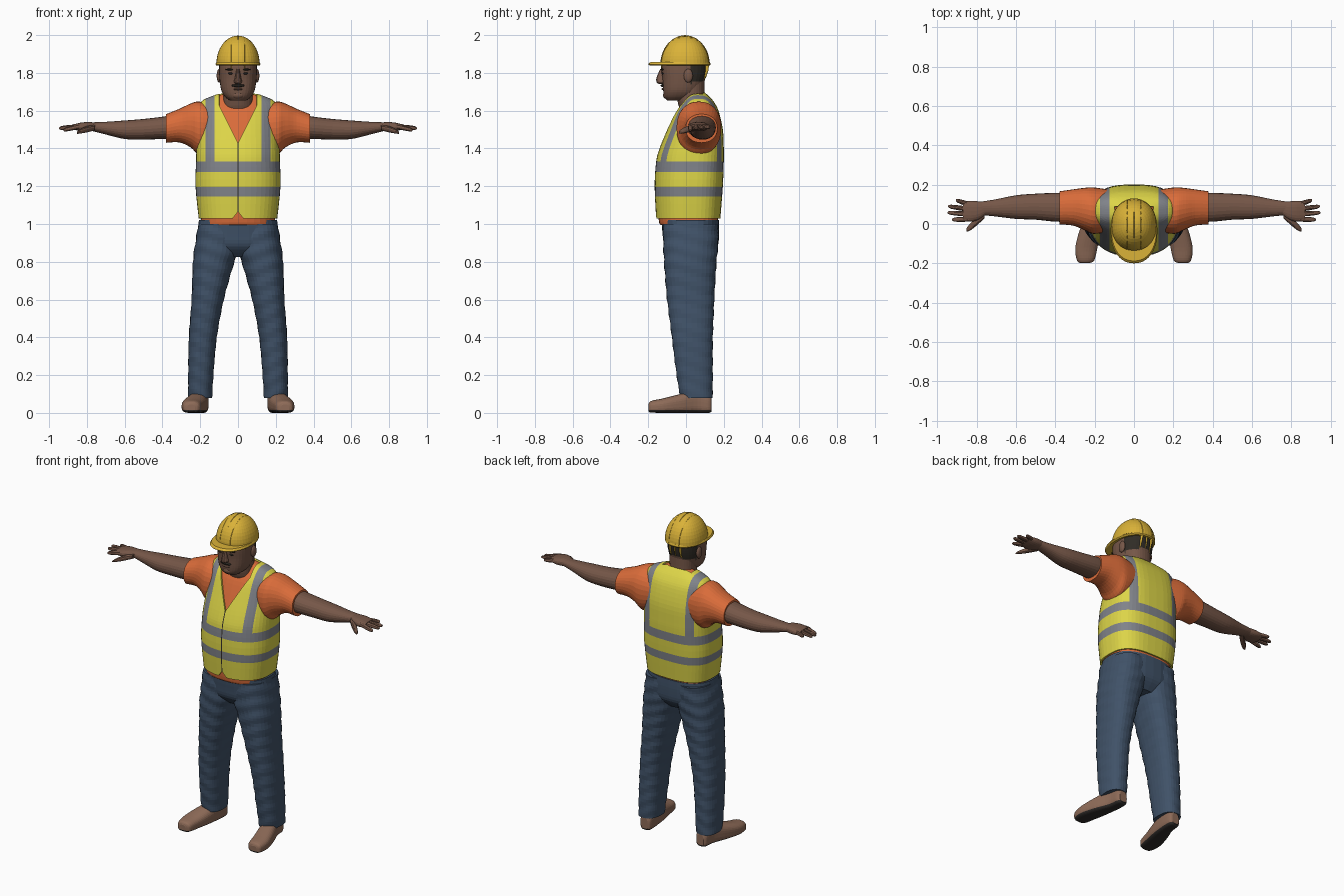
import bpy, bmesh, math
from mathutils import Vector

if "Cube" in bpy.data.objects:
    bpy.data.objects.remove(bpy.data.objects["Cube"], do_unlink=True)


def material(name, *rgb):
    def linear(c):
        c /= 255
        return c / 12.92 if c < 0.04 else ((c + 0.055) / 1.055) ** 2.4
    colour = [linear(c) for c in rgb] + [1]
    mat = bpy.data.materials.new(name)
    mat.use_nodes = True
    mat.diffuse_color = colour
    mat.node_tree.nodes["Principled BSDF"].inputs["Base Color"].default_value = colour
    return mat


SKIN = material("brown skin", 118, 87, 72)
HAIR = material("dark hair", 48, 44, 38)
YELLOW = material("safety yellow", 221, 213, 72)
GREY = material("reflective grey", 128, 131, 138)
ORANGE = material("orange shirt", 218, 108, 58)
DENIM = material("blue denim", 64, 82, 104)
LEATHER = material("brown leather", 142, 107, 88)
SOLE = material("dark sole", 48, 44, 42)
HELMET = material("helmet yellow", 218, 178, 56)

AXES = {"x": lambda t, u, v: (t, u, v),
        "y": lambda t, u, v: (u, t, v),
        "z": lambda t, u, v: (u, v, t)}
parts = []


def finish(name, bm, *mats):
    bmesh.ops.recalc_face_normals(bm, faces=bm.faces)
    mesh = bpy.data.meshes.new(name)
    bm.to_mesh(mesh)
    bm.free()
    for mat in mats:
        mesh.materials.append(mat)
    obj = bpy.data.objects.new(name, mesh)
    bpy.context.collection.objects.link(obj)
    parts.append(obj)
    return obj


def smooth_rings(rings, steps):
    """Catmull-Rom interpolation between the given sections."""
    out = []
    for i in range(len(rings) - 1):
        a, b, c, d = (rings[max(0, min(j, len(rings) - 1))] for j in range(i - 1, i + 3))
        for s in range(steps):
            f = s / steps
            out.append([q + f / 2 * (r - p + f * (2 * p - 5 * q + 4 * r - w + f * (3 * (q - r) + w - p)))
                        for p, q, r, w in zip(a, b, c, d)])
    return out + [rings[-1]]


def loft(name, mat, rings, axis="z", side=1, n=32, low=2.2, high=2.2, steps=4, fold=0):
    """Skin rounded sections: (t, u0, u1, v0, v1), or (t, half_u, v0, v1)."""
    rings = [r if len(r) == 5 else (r[0], -r[1], r[1], r[2], r[3]) for r in rings]
    bm = bmesh.new()
    loops = []
    for t, u0, u1, v0, v1 in smooth_rings(rings, steps):
        loop = []
        for i in range(n):
            a = math.tau * i / n
            c, s = math.cos(a), math.sin(a)
            power = 2 / (high if s > 0 else low)
            grow = 0.5 * (1 + fold * math.sin(75 * t + 2 * math.sin(2 * a)))
            u = (u0 + u1) / 2 + (u1 - u0) * grow * math.copysign(abs(c) ** power, c)
            v = (v0 + v1) / 2 + (v1 - v0) * grow * math.copysign(abs(s) ** power, s)
            x, y, z = AXES[axis](t, u, v)
            loop.append(bm.verts.new((x * side, y, z)))
        loops.append(loop)
    for a, b in zip(loops, loops[1:]):
        for i in range(n):
            bm.faces.new((a[i], a[i - 1], b[i - 1], b[i]))
    bm.faces.new(loops[0])
    bm.faces.new(loops[-1])
    return finish(name, bm, mat)


def ball(name, mat, centre, radii):
    bm = bmesh.new()
    bmesh.ops.create_uvsphere(bm, u_segments=20, v_segments=12, radius=1)
    for v in bm.verts:
        v.co = Vector(a * b + c for a, b, c in zip(v.co, radii, centre))
    return finish(name, bm, mat)


def repaint(obj, mats, cuts, rule):
    """Cut along planes, then colour each face by rule; None removes it."""
    bm = bmesh.new()
    bm.from_mesh(obj.data)
    for point, normal in cuts:
        bmesh.ops.bisect_plane(bm, geom=bm.verts[:] + bm.edges[:] + bm.faces[:],
                               plane_co=point, plane_no=normal, dist=1e-5)
    gone = []
    for f in bm.faces:
        index = rule(f.calc_center_median())
        if index is None:
            gone.append(f)
        else:
            f.material_index = index
    bmesh.ops.delete(bm, geom=gone, context="FACES")
    bm.to_mesh(obj.data)
    bm.free()
    for mat in mats:
        obj.data.materials.append(mat)


# Torso: shirt under an open-necked vest
body = [(1.03, .208, -.158, .182), (1.2, .225, -.166, .195), (1.33, .222, -.158, .2),
        (1.4, .22, -.14, .2), (1.5, .214, -.1, .195), (1.6, .208, -.055, .172),
        (1.65, .192, -.018, .145), (1.68, .13, .005, .118), (1.695, .08, .02, .1)]
inset = .013
loft("shirt_body", ORANGE, [(.995, .203, -.135, .173)] +
     [(z - inset / 3, hx - inset, y0 + inset, y1 - inset) for z, hx, y0, y1 in body],
     low=2.3, high=2.9)
vest = loft("vest", YELLOW, body, low=2.3, high=2.9, n=48)

cuts = [((0, 0, z), (0, 0, 1)) for z in (1.145, 1.195, 1.275, 1.33)]
cuts += [((s * x, 0, 0), (1, 0, 0)) for s in (-1, 1) for x in (.003, .1, .125, .172)]
cuts += [((0, 0, 1.43), (s, 0, -.5)) for s in (-1, 1)]
cuts += [((0, 0, 1.065), (s, 0, .8)) for s in (-1, 1)]
cuts += [((0, .09, 0), (0, 1, 0))]


def vest_rule(p):
    x, front = abs(p.x), p.y < .09
    if p.z < 1.0301 or p.z > 1.6949:
        return None
    if front and (x < min((p.z - 1.43) / 2, .1) or x < (1.065 - p.z) * .8):
        return None
    if p.y < 0 and x < .003:
        return 2
    band = 1.145 < p.z < 1.195 or 1.275 < p.z < 1.33
    strap = p.z > 1.33 and .125 < x < .172
    return int(band or strap)


repaint(vest, [GREY, HAIR], cuts, vest_rule)
shell = vest.modifiers.new("cloth thickness", "SOLIDIFY")
shell.thickness = .01

# Head and neck
loft("neck", SKIN, [(1.58, .085, -.02, .115), (1.65, .078, -.045, .1), (1.76, .08, -.05, .098)])
head = loft("head", SKIN, [(1.655, .045, -.1, 0), (1.675, .07, -.115, .05), (1.71, .089, -.121, .08),
                           (1.77, .098, -.125, .102), (1.83, .1, -.132, .112), (1.88, .096, -.122, .105)],
            low=2.5)
repaint(head, [HAIR], [((0, 0, 1.745), (0, -.3, 1)), ((0, .025, 0), (0, 1, 0))],
        lambda p: int(p.y > .025 and p.z > 1.745 + .3 * p.y - .01))
loft("nose", SKIN, [(1.742, .012, -.145, -.1), (1.752, .022, -.156, -.1), (1.775, .016, -.156, -.1),
                    (1.82, .009, -.137, -.1)], n=12)
ball("moustache", HAIR, (0, -.122, 1.733), (.036, .012, .008))
ball("lower_lip", SKIN, (0, -.12, 1.714), (.024, .01, .006))
ball("chin", SKIN, (0, -.1, 1.682), (.035, .022, .02))

# Hard hat
arc = [math.radians(a) for a in range(0, 90, 8)]
loft("helmet_dome", HELMET,
     [(1.85 + .147 * math.sin(a), .114 * math.cos(a), -.005 - .13 * math.cos(a), -.005 + .13 * math.cos(a))
      for a in arc], steps=1, n=40)
loft("helmet_brim", HELMET, [(1.838, .113, -.188, .124), (1.845, .119, -.2, .13), (1.857, .114, -.188, .126)],
     steps=2, n=40)
for label, x, top in (("left", .035, .142), ("middle", 0, .15), ("right", -.035, .142)):
    ball("helmet_ridge_" + label, HELMET, (x, -.005, 1.85), (.011, .128, top))

# Hips
loft("jeans_hips", DENIM, [(.825, .1, -.06, .12), (.88, .2, -.112, .166), (.95, .213, -.124, .175),
                           (1.02, .207, -.13, .174)], low=2.5, high=2.5)

# Fingers: root y, tip x, tip y, tip z
fingers = {"index": (.025, .925, .022, 1.497), "middle": (.05, .947, .058, 1.506),
           "ring": (.075, .945, .09, 1.509), "little": (.1, .905, .121, 1.512)}

for label, s in (("left", 1), ("right", -1)):
    # Face details
    ball(label + "_ear", SKIN, (s * .1, .012, 1.785), (.013, .024, .036))
    ball(label + "_eyebrow", HAIR, (s * .042, -.124, 1.818), (.024, .008, .005))
    ball(label + "_eye", HAIR, (s * .04, -.124, 1.797), (.014, .005, .005))

    # Sleeve, arm and hand
    loft(label + "_sleeve", ORANGE, [(.13, -.04, .175, 1.39, 1.63), (.205, -.05, .186, 1.368, 1.648),
                                     (.25, -.032, .184, 1.405, 1.638), (.31, -.008, .176, 1.432, 1.61),
                                     (.38, -.002, .166, 1.43, 1.582)], "x", s)
    loft(label + "_arm", SKIN, [(.32, .012, .155, 1.45, 1.58), (.4, .012, .158, 1.45, 1.568),
                                (.5, .022, .154, 1.447, 1.556), (.6, .026, .146, 1.45, 1.548),
                                (.7, .038, .126, 1.474, 1.541), (.775, .046, .114, 1.493, 1.538),
                                (.8, .05, .11, 1.497, 1.535)], "x", s, n=24)
    loft(label + "_palm", SKIN, [(.75, .05, .108, 1.5, 1.536), (.79, .022, .115, 1.492, 1.54),
                                 (.83, .012, .118, 1.492, 1.537), (.87, .018, .114, 1.5, 1.528)],
         "x", s, n=20, low=2.5, high=2.5)
    for finger, (y, tip_x, tip_y, tip_z) in fingers.items():
        rings = []
        for f, r in ((0, .013), (.5, .0125), (.88, .01), (1, .004)):
            cx, cy, cz = .84 + (tip_x - .84) * f, y + (tip_y - y) * f, 1.516 + (tip_z - 1.516) * f
            rings.append((cx, cy - r, cy + r, cz - r, cz + r))
        loft(f"{label}_{finger}_finger", SKIN, rings, "x", s, n=10, steps=2)
    loft(label + "_thumb", SKIN, [(.76, .03, .075, 1.495, 1.525), (.8, -.008, .036, 1.485, 1.518),
                                  (.835, -.034, .0, 1.479, 1.502), (.852, -.038, -.022, 1.477, 1.488)],
         "x", s, n=12)

    # Trouser leg
    loft(label + "_leg", DENIM, [(.08, .137, .264, -.03, .14), (.2, .13, .264, -.05, .142),
                                 (.4, .112, .26, -.075, .142), (.6, .075, .246, -.1, .15),
                                 (.78, .025, .24, -.115, .16), (.88, -.005, .229, -.12, .169),
                                 (1.0, 0, .21, -.122, .172)],
         side=s, steps=8, low=2.4, high=2.4, fold=.018)

    # Shoe with dark sole
    shoe = loft(label + "_shoe", LEATHER, [(-.199, .228, .27, .008, .045), (-.185, .202, .29, .002, .063),
                                           (-.12, .186, .298, 0, .077), (-.03, .166, .276, 0, .1),
                                           (.06, .156, .242, 0, .122), (.12, .158, .232, 0, .1),
                                           (.136, .172, .218, .008, .08)],
                "y", s, low=3.5, high=2.4)
    repaint(shoe, [SOLE], [((0, 0, .014), (0, 0, 1))], lambda p: int(p.z < .014))

# Smooth shading with crisp edges
for obj in bpy.context.view_layer.objects:
    obj.select_set(obj in parts)
bpy.context.view_layer.objects.active = vest
bpy.ops.object.shade_smooth_by_angle(angle=math.radians(40))
